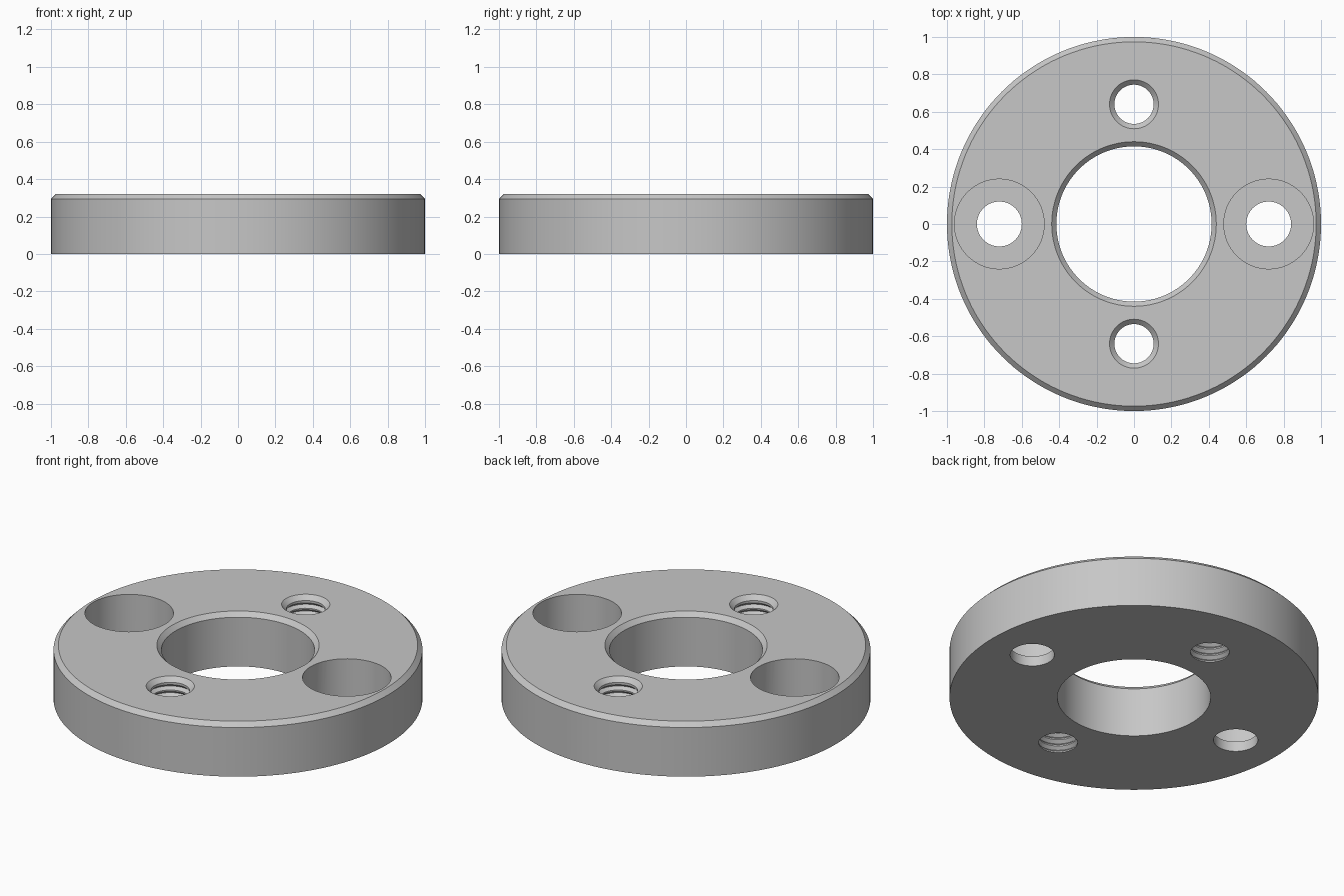
import bpy
import bmesh
import math

cube = bpy.data.objects.get("Cube")
if cube:
    bpy.data.objects.remove(cube, do_unlink=True)

HEIGHT = 0.32
CHAMFER = 0.026

steel = bpy.data.materials.new("plain_grey_steel")
steel.use_nodes = True
grey = (0.57, 0.57, 0.57, 1)
steel.diffuse_color = grey
steel.node_tree.nodes["Principled BSDF"].inputs["Base Color"].default_value = grey


def lathe(name, profile, segments, closed=False, location=(0, 0, 0)):
    """Turn an (r, z) profile about z; open profiles get flat end caps."""
    bm = bmesh.new()
    rings = []
    for r, z in profile:
        angles = [math.tau * i / segments for i in range(segments)]
        rings.append([bm.verts.new((r * math.cos(a), r * math.sin(a), z)) for a in angles])
    pairs = list(zip(rings, rings[1:]))
    if closed:
        pairs.append((rings[-1], rings[0]))
    else:
        bm.faces.new(rings[0])
        bm.faces.new(rings[-1])
    for low, high in pairs:
        for i in range(segments):
            j = (i + 1) % segments
            bm.faces.new((low[i], low[j], high[j], high[i]))
    bmesh.ops.recalc_face_normals(bm, faces=bm.faces)
    mesh = bpy.data.meshes.new(name)
    bm.to_mesh(mesh)
    bm.free()
    mesh.materials.append(steel)
    obj = bpy.data.objects.new(name, mesh)
    obj.location = location
    bpy.context.collection.objects.link(obj)
    return obj


# Flange body: ring with chamfered outer rim and bore
flange = lathe("flange_ring", [
    (0.415, 0), (1, 0), (1, HEIGHT - CHAMFER), (1 - CHAMFER, HEIGHT),
    (0.44, HEIGHT), (0.415, HEIGHT - CHAMFER)], 144, closed=True)

# Counterbored bolt hole
bolt_hole = [(0.12, -0.1), (0.12, 0.06), (0.24, 0.06), (0.24, 0.5)]

# Tapped hole: V grooves under a countersunk mouth
MINOR, MAJOR, PITCH = 0.105, 0.123, 0.04
tapped_hole = [(MINOR, -0.1)]
for k in range(7):
    z = 0.008 + k * PITCH
    tapped_hole += [(MINOR, z), (MAJOR, z + 0.4 * PITCH), (MINOR, z + 0.8 * PITCH)]
tapped_hole += [(MINOR, HEIGHT - CHAMFER), (0.131, HEIGHT), (0.131, 0.5)]

# Cut both pairs of holes
cutters = []
for side in (-1, 1):
    cutters.append(lathe("bolt_hole_cutter", bolt_hole, 64, location=(0.72 * side, 0, 0)))
    cutters.append(lathe("tapped_hole_cutter", tapped_hole, 48, location=(0, 0.64 * side, 0)))

bpy.ops.object.select_all(action='DESELECT')
bpy.context.view_layer.objects.active = flange
flange.select_set(True)
for cutter in cutters:
    cutter.hide_render = True
    mod = flange.modifiers.new("hole", 'BOOLEAN')
    mod.operation = 'DIFFERENCE'
    mod.solver = 'EXACT'
    mod.object = cutter
    bpy.ops.object.modifier_apply(modifier=mod.name)
for cutter in cutters:
    bpy.data.objects.remove(cutter, do_unlink=True)

bpy.ops.object.shade_smooth_by_angle(angle=math.radians(25))
